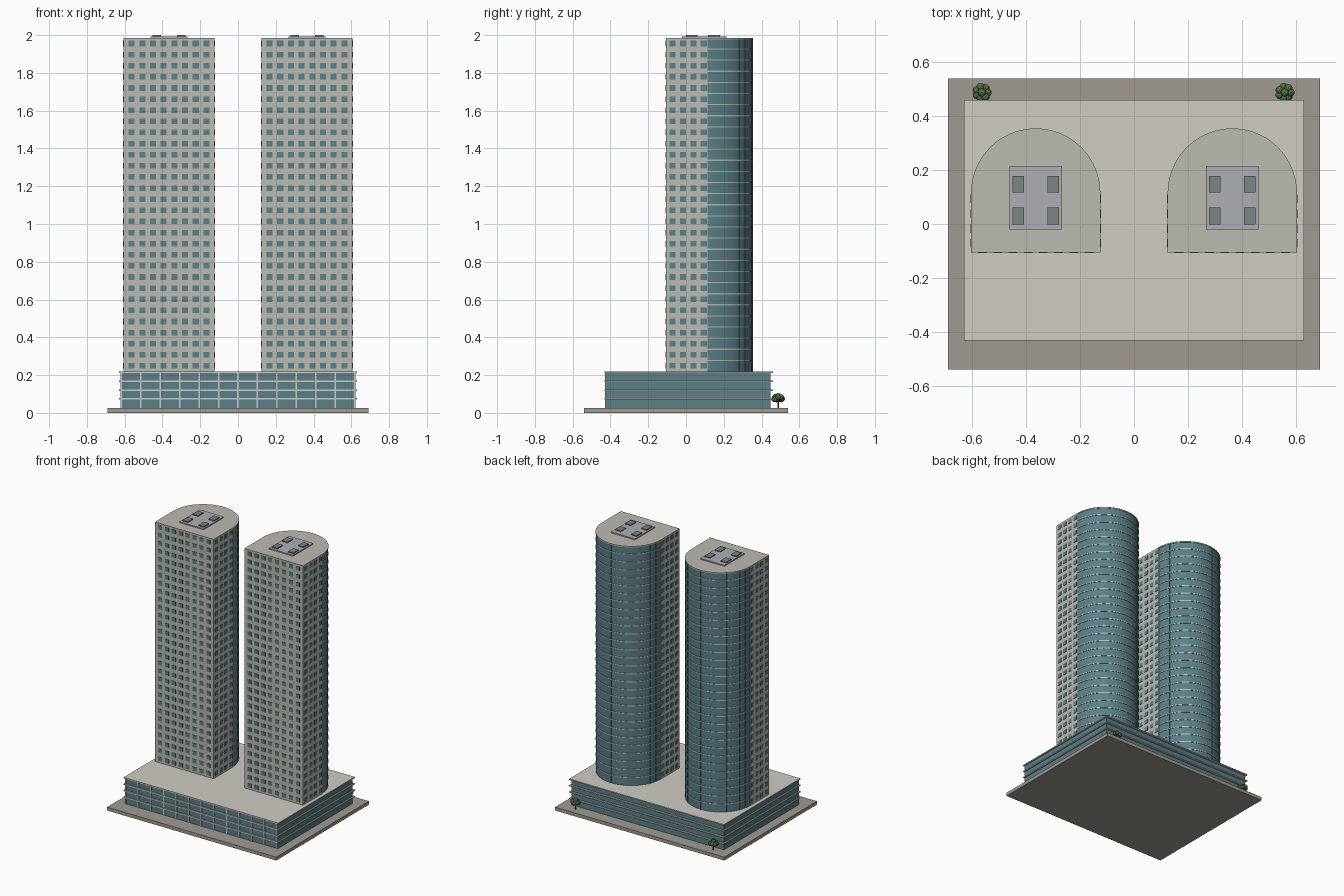
import bpy, bmesh, math, random
from mathutils import Matrix, Vector

if "Cube" in bpy.data.objects:
    bpy.data.objects.remove(bpy.data.objects["Cube"])

random.seed(4)

def mat(name, r, g, b):
    m = bpy.data.materials.new(name)
    m.diffuse_color = (r, g, b, 1)
    m.use_nodes = True
    m.node_tree.nodes["Principled BSDF"].inputs["Base Color"].default_value = m.diffuse_color
    return m

WALL = mat("wall", 0.50, 0.49, 0.44)
GLASS = mat("glass", 0.105, 0.215, 0.25)
PAVING = mat("paving", 0.35, 0.33, 0.29)
DECK = mat("deck", 0.63, 0.60, 0.55)
PLANT = mat("plant_deck", 0.42, 0.43, 0.45)
UNIT = mat("unit", 0.20, 0.24, 0.23)
BARK = mat("bark", 0.12, 0.07, 0.04)
LEAF = mat("leaf", 0.08, 0.17, 0.06)

def box(bm, x0, x1, y0, y1, z0, z1, rot=None):
    m = Matrix.Translation(((x0 + x1) / 2, (y0 + y1) / 2, (z0 + z1) / 2)) \
        @ Matrix.Diagonal((x1 - x0, y1 - y0, z1 - z0, 1))
    bmesh.ops.create_cube(bm, size=1, matrix=rot @ m if rot else m)

def prism(bm, pts, z0, z1):
    lo = [bm.verts.new((x, y, z0)) for x, y in pts]
    hi = [bm.verts.new((x, y, z1)) for x, y in pts]
    bm.faces.new(lo[::-1])
    bm.faces.new(hi)
    n = len(pts)
    for i in range(n):
        j = (i + 1) % n
        bm.faces.new((lo[i], lo[j], hi[j], hi[i]))

def finish(bm, name, material, smooth=False):
    me = bpy.data.meshes.new(name)
    bm.to_mesh(me)
    bm.free()
    me.materials.append(material)
    ob = bpy.data.objects.new(name, me)
    bpy.context.collection.objects.link(ob)
    if smooth:
        bpy.ops.object.select_all(action='DESELECT')
        ob.select_set(True)
        bpy.context.view_layer.objects.active = ob
        bpy.ops.object.shade_smooth_by_angle(angle=math.radians(30))
    return ob

def box_part(name, material, *boxes):
    bm = bmesh.new()
    for b in boxes:
        box(bm, *b)
    return finish(bm, name, material)

# Ground plinth
box_part("plinth", PAVING, (-0.69, 0.69, -0.54, 0.54, 0, 0.025))

# Podium: glass core, projecting floor slabs, mullions
box_part("podium_glass", GLASS, (-0.622, 0.622, -0.425, 0.447, 0.025, 0.214))
box_part("podium_slabs", DECK,
         *[(-0.631, 0.631, -0.432, 0.46, z - 0.008, z) for z in (0.078, 0.125, 0.172, 0.219)])
mull = []
for i in range(13):
    x = -0.617 + i * 1.234 / 12
    mull.append((x - 0.004, x + 0.004, -0.43, -0.42, 0.025, 0.214))
box_part("podium_mullions", DECK, *mull)

# Towers: flat gridded front, half-round glass back
BASE, TOP, FLOORS = 0.219, 1.985, 30
FRONT, MID, R = -0.105, 0.115, 0.24
PITCH = (TOP - BASE) / FLOORS

def arc(cx, r, n=40):
    return [(cx + r * math.cos(math.pi * i / n), MID + r * math.sin(math.pi * i / n))
            for i in range(n + 1)]

for side, cx in (("left", -0.365), ("right", 0.365)):
    box_part(side + "_tower_body", WALL, (cx - R, cx + R, FRONT, MID, BASE, TOP - 0.006))

    # Curved curtain wall
    bm = bmesh.new()
    prism(bm, arc(cx, R - 0.003), BASE, TOP - 0.006)
    finish(bm, side + "_curved_glass", GLASS, True)

    # Floor slabs round the curve, and the roof
    bm = bmesh.new()
    for f in range(1, FLOORS):
        z = BASE + f * PITCH
        prism(bm, arc(cx, R), z - 0.003, z + 0.003)
    prism(bm, [(cx - R, FRONT), (cx + R, FRONT)] + arc(cx, R), TOP - 0.008, TOP)
    finish(bm, side + "_slabs_and_roof", WALL, True)

    # Mullions on the curve
    bm = bmesh.new()
    for i in range(1, 16):
        rot = Matrix.Translation((cx, MID, 0)) @ Matrix.Rotation(math.pi * i / 16, 4, 'Z')
        box(bm, R - 0.008, R - 0.0015, -0.002, 0.002, BASE, TOP - 0.006, rot)
    finish(bm, side + "_curve_mullions", GLASS)

    # Window panes on the front and both flat sides
    bm = bmesh.new()
    w, d = 0.016, 0.0025
    for f in range(FLOORS):
        z0 = BASE + (f + 0.25) * PITCH
        z1 = z0 + 0.5 * PITCH
        for i in range(8):
            x = cx + (i - 3.5) * 0.0565
            box(bm, x - w, x + w, FRONT - d, FRONT + d, z0, z1)
        for i in range(4):
            y = FRONT + 0.033 + i * 0.0553
            for s in (-1, 1):
                x = cx + s * R
                box(bm, x - d, x + d, y - w, y + w, z0, z1)
    finish(bm, side + "_windows", GLASS)

    # Rooftop plant
    box_part(side + "_roof_pad", PLANT, (cx - 0.098, cx + 0.098, -0.02, 0.215, TOP - 0.002, 1.993))
    box_part(side + "_roof_units", UNIT,
             *[(cx + u - 0.022, cx + u + 0.022, v - 0.031, v + 0.031, 1.992, 2.0)
               for u in (-0.065, 0.065) for v in (0.03, 0.148)])

# Trees behind the podium
for name, x in (("left", -0.565), ("right", 0.56)):
    y = 0.488
    bm = bmesh.new()
    bmesh.ops.create_cone(bm, cap_ends=True, segments=8, radius1=0.005, radius2=0.003,
                          depth=0.05, matrix=Matrix.Translation((x, y, 0.05)))
    finish(bm, name + "_tree_trunk", BARK)
    bm = bmesh.new()
    for i in range(8):
        a = i * math.tau / 7
        r = 0.021 if i < 7 else 0
        z = 0.077 + random.uniform(-0.007, 0.009) if i < 7 else 0.09
        c = Vector((x + r * math.cos(a), y + r * math.sin(a), z))
        bmesh.ops.create_icosphere(bm, subdivisions=2, radius=0.0155,
                                   matrix=Matrix.Translation(c))
    finish(bm, name + "_tree_leaves", LEAF)
